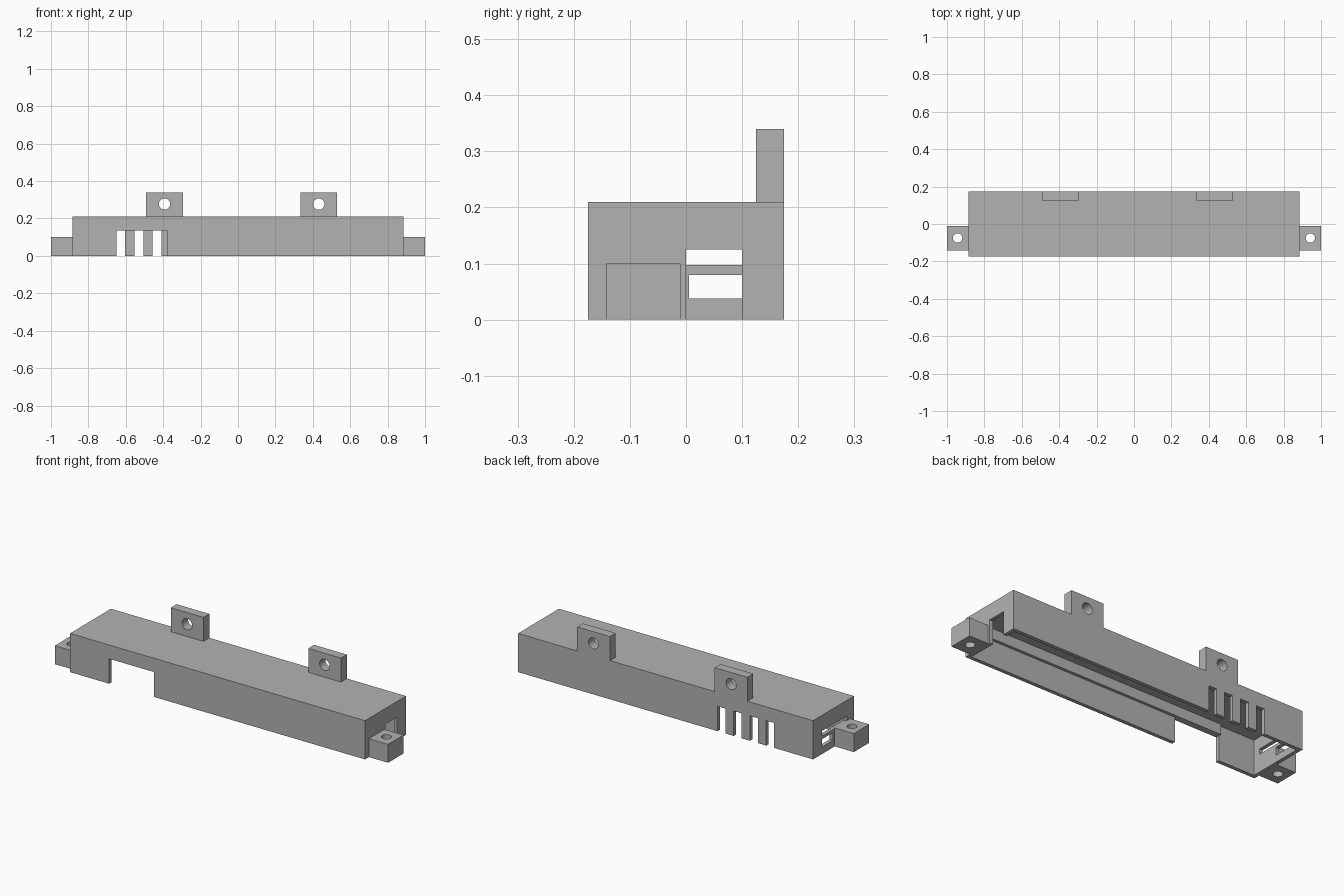
import bpy

cube = bpy.data.objects.get("Cube")
if cube:
    bpy.data.objects.remove(cube, do_unlink=True)

grey = bpy.data.materials.new("plain grey")
grey.use_nodes = True
colour = (0.45, 0.45, 0.45, 1)
grey.diffuse_color = colour
grey.node_tree.nodes["Principled BSDF"].inputs["Base Color"].default_value = colour


def box(name, x, y, z):
    """Box from its (low, high) limits along each axis."""
    bpy.ops.mesh.primitive_cube_add(size=1, location=[sum(r) / 2 for r in (x, y, z)])
    ob = bpy.context.object
    ob.name = name
    ob.scale = [r[1] - r[0] for r in (x, y, z)]
    bpy.ops.object.transform_apply(location=True, scale=True, rotation=False)
    ob.data.materials.append(grey)
    return ob


def drill(centre, radius, rotation=(0, 0, 0)):
    bpy.ops.mesh.primitive_cylinder_add(vertices=32, radius=radius, depth=0.4,
                                        location=centre, rotation=rotation)
    ob = bpy.context.object
    ob.data.materials.append(grey)
    return ob


def combine(target, tool, operation="DIFFERENCE"):
    """Apply a boolean and discard the tool."""
    tool.hide_render = True
    mod = target.modifiers.new("shape", "BOOLEAN")
    mod.operation = operation
    mod.solver = "EXACT"
    mod.object = tool
    bpy.context.view_layer.objects.active = target
    bpy.ops.object.modifier_apply(modifier=mod.name)
    bpy.data.objects.remove(tool, do_unlink=True)


L, W, H, T = 0.885, 0.175, 0.21, 0.02

# Housing: a long cover open underneath
housing = box("housing", (-L, L), (-W, W), (0, H))
combine(housing, box("cavity", (T - L, L - T), (T - W, W - T), (-0.1, H - T)))

# Thickened upper strip inside the front wall
strip = box("inner_strip", (-0.65, L - T / 2), (-W + T / 2, -0.14), (0.135, H - T / 2))
combine(housing, strip, "UNION")

# Front cutout
combine(housing, box("front_cut", (-0.65, -0.38), (-0.2, -0.12), (-0.1, 0.135)))

# Row of four vent slots in the back wall
for i in range(4):
    x = -0.652 + i * 0.0975
    combine(housing, box("vent_cut", (x, x + 0.048), (0.14, 0.2), (-0.1, 0.135)))

# Doorway in one end, two slots in the other
combine(housing, box("door_cut", (0.84, 0.95), (0, 0.1), (-0.1, 0.125)))
combine(housing, box("low_slot", (-0.95, -0.84), (0.005, 0.1), (0.038, 0.08)))
combine(housing, box("high_slot", (-0.95, -0.84), (-0.115, 0.1), (0.097, 0.125)))

# Upright drilled tabs along the back edge
for name, x in (("right_tab", -0.393), ("left_tab", 0.432)):
    tab = box(name, (x - 0.098, x + 0.098), (0.125, W), (H, 0.34))
    combine(tab, drill((x, 0.15, 0.277), 0.03, (1.5708, 0, 0)))
    bpy.context.view_layer.objects.active = tab

# Drilled mounting feet at the ends
for name, s in (("right_foot", -1), ("left_foot", 1)):
    foot = box(name, sorted((s * L, s)), (-0.142, -0.01), (0, 0.1))
    combine(foot, drill((s * 0.943, -0.075, 0.05), 0.025))

# Smooth the bores, keep every edge crisp
for ob in bpy.context.scene.objects:
    if ob.type == "MESH" and ob.name.endswith(("_tab", "_foot")):
        bpy.ops.object.select_all(action="DESELECT")
        ob.select_set(True)
        bpy.context.view_layer.objects.active = ob
        bpy.ops.object.shade_smooth_by_angle(angle=0.5)
